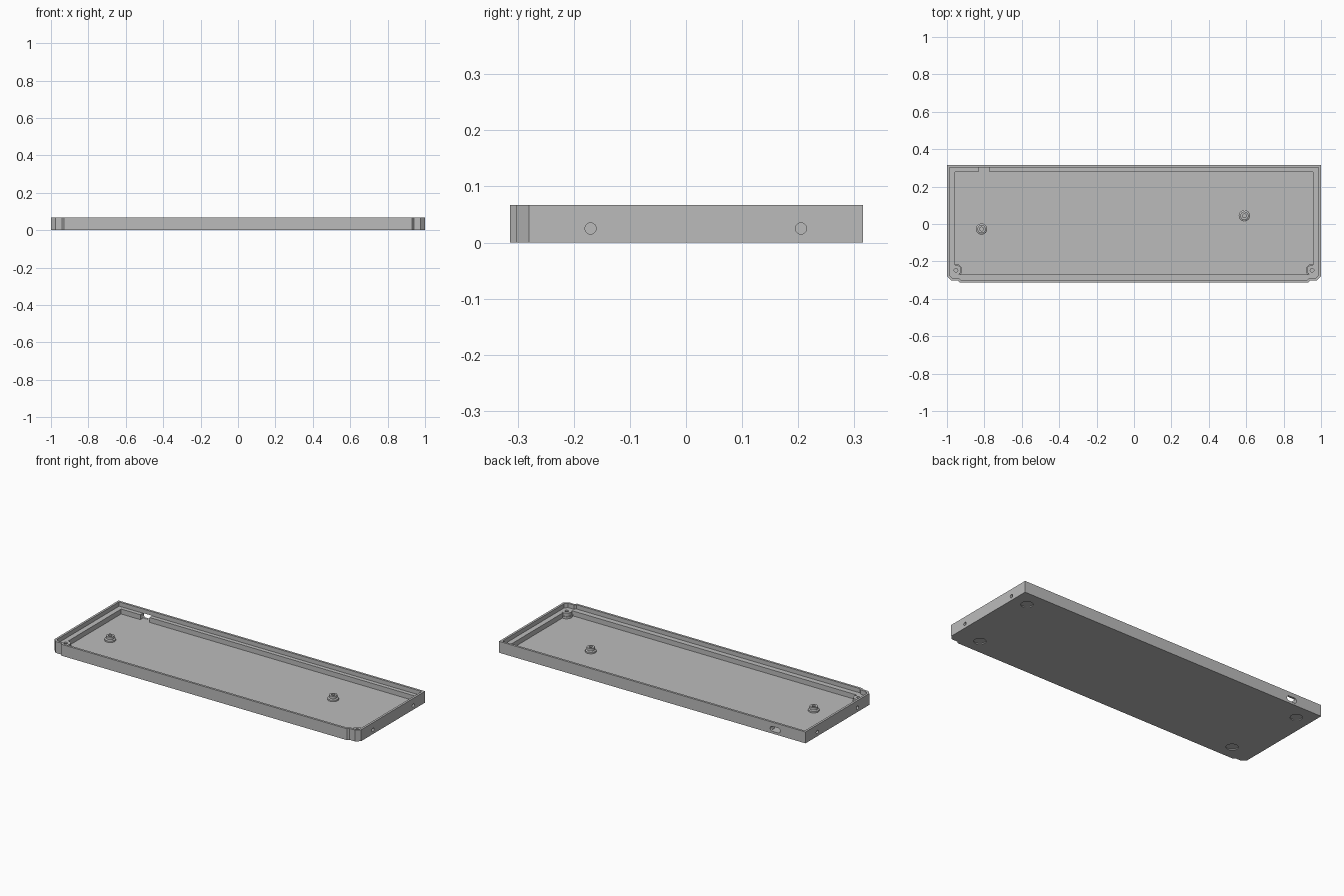
import bpy, bmesh, math
from mathutils import Matrix, Vector

if "Cube" in bpy.data.objects:
    bpy.data.objects.remove(bpy.data.objects["Cube"], do_unlink=True)

FLOOR, LEDGE, TOP = 0.013, 0.042, 0.067

grey = bpy.data.materials.new("plain grey")
grey.use_nodes = True
grey.diffuse_color = (0.5, 0.5, 0.5, 1)
grey.node_tree.nodes["Principled BSDF"].inputs["Base Color"].default_value = (0.5, 0.5, 0.5, 1)


def make_object(name, bm):
    bmesh.ops.recalc_face_normals(bm, faces=bm.faces)
    mesh = bpy.data.meshes.new(name)
    bm.to_mesh(mesh)
    bm.free()
    mesh.materials.append(grey)
    obj = bpy.data.objects.new(name, mesh)
    bpy.context.collection.objects.link(obj)
    return obj


def prism(name, points, z0, z1):
    bm = bmesh.new()
    face = bm.faces.new([bm.verts.new((x, y, z0)) for x, y in points])
    side = bmesh.ops.extrude_face_region(bm, geom=[face])["geom"]
    verts = [v for v in side if isinstance(v, bmesh.types.BMVert)]
    bmesh.ops.translate(bm, verts=verts, vec=(0, 0, z1 - z0))
    return make_object(name, bm)


def box(name, x0, x1, y0, y1, z0, z1):
    return prism(name, [(x0, y0), (x1, y0), (x1, y1), (x0, y1)], z0, z1)


def cylinder(name, radius, centre, depth, axis="Z", segments=32):
    turn = Matrix.Rotation(math.pi / 2, 4, axis) if axis != "Z" else Matrix()
    bm = bmesh.new()
    bmesh.ops.create_cone(bm, cap_ends=True, segments=segments, radius1=radius,
                          radius2=radius, depth=depth,
                          matrix=Matrix.Translation(Vector(centre)) @ turn)
    return make_object(name, bm)


def combine(target, tool, operation):
    mod = target.modifiers.new(tool.name, "BOOLEAN")
    mod.operation, mod.solver, mod.object = operation, "EXACT", tool
    bpy.context.view_layer.objects.active = target
    bpy.ops.object.modifier_apply(modifier=mod.name)
    bpy.data.objects.remove(tool, do_unlink=True)


def cut(target, tool):
    combine(target, tool, "DIFFERENCE")


def outline(inset):
    # Rectangle with chamfered, stepped front corners
    k = inset * 0.41
    half = [(0.93 - k, -0.314 + inset), (0.94 - k, -0.303 + inset),
            (0.977 - k, -0.303 + inset), (1 - inset, -0.28 + k),
            (1 - inset, 0.315 - inset)]
    return half + [(-x, y) for x, y in reversed(half)]


# Tray body with a rim, an inner ledge and a sunken floor
tray = prism("tray", outline(0), 0, TOP)
cut(tray, prism("rim_cutter", outline(0.013), LEDGE, TOP + 0.05))
cut(tray, box("floor_cutter", -0.957, 0.957, -0.27, 0.278, FLOOR, TOP + 0.05))

# Corner posts with flared feet and blind screw holes
for side in (-1, 1):
    x, y = side * 0.952, -0.247
    for radius, top in ((0.033, 0.025), (0.028, LEDGE + 0.002)):
        combine(tray, cylinder("post", radius, (x, y, (top + 0.009) / 2), top - 0.009), "UNION")
    cut(tray, cylinder("post_hole", 0.01, (x, y, 0.045), 0.05))

# Blind holes in both end walls
for side in (-1, 1):
    for y in (-0.17, 0.205):
        cut(tray, cylinder("end_hole", 0.01, (side, y, 0.025), 0.05, "Y"))

# Round foot recesses underneath
for side in (-1, 1):
    for x, y in ((0.91, 0.222), (0.852, -0.226)):
        cut(tray, cylinder("foot_recess", 0.032, (side * x, y, 0), 0.012))

# Cable port: a notch in the ledge and a rounded slot through the back wall
PORT_X, PORT_Z, PORT_R = -0.802, 0.028, 0.0145
cut(tray, box("ledge_notch", PORT_X - 0.03, PORT_X + 0.03, 0.26, 0.303, FLOOR, TOP - 0.01))
slot = []
for i in range(24):
    a = math.tau * (i + 0.5) / 24
    shift = math.copysign(0.018, math.cos(a))
    slot.append((PORT_X + shift + PORT_R * math.cos(a), PORT_R * math.sin(a)))
port = prism("port_cutter", slot, -0.03, 0.03)
port.data.transform(Matrix.Translation((0, 0.315, PORT_Z)) @ Matrix.Rotation(math.pi / 2, 4, "X"))
cut(tray, port)


def standoff(name, x, y):
    # Lathed post: wide foot, narrower neck, screw hole
    profile = [(0.03, FLOOR - 0.002), (0.03, 0.022), (0.022, 0.026),
               (0.022, 0.041), (0.01, 0.041), (0.01, FLOOR + 0.002), (0, FLOOR + 0.002)]
    bm = bmesh.new()
    verts = [bm.verts.new((r, 0, z)) for r, z in profile]
    edges = [bm.edges.new(pair) for pair in zip(verts, verts[1:])]
    bmesh.ops.spin(bm, geom=verts + edges, cent=(0, 0, 0), axis=(0, 0, 1),
                   angle=math.tau, steps=32)
    bmesh.ops.remove_doubles(bm, verts=bm.verts, dist=0.0001)
    obj = make_object(name, bm)
    obj.location = (x, y, 0)
    return obj


# Two standoffs on the floor
parts = [tray, standoff("right_standoff", -0.815, -0.027), standoff("left_standoff", 0.59, 0.044)]

# Smooth the round walls, keep the edges crisp
bpy.ops.object.select_all(action="DESELECT")
for part in parts:
    part.select_set(True)
bpy.context.view_layer.objects.active = tray
bpy.ops.object.shade_smooth_by_angle(angle=math.radians(30))
